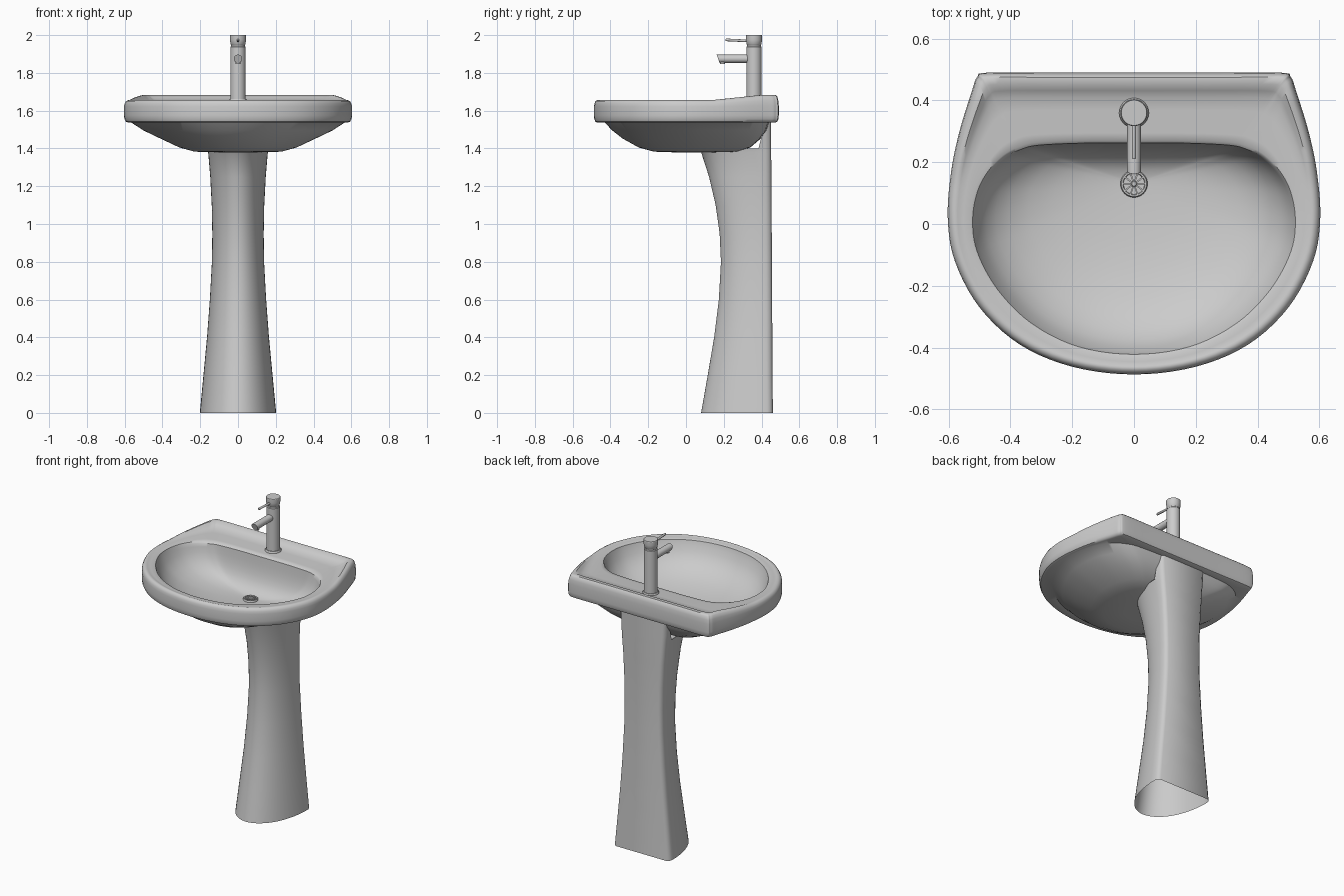
import bpy, bmesh, math
from mathutils import Vector, Matrix

if "Cube" in bpy.data.objects:
    bpy.data.objects.remove(bpy.data.objects["Cube"])


def finish(bm, name, angle=40):
    bmesh.ops.recalc_face_normals(bm, faces=bm.faces)
    me = bpy.data.meshes.new(name)
    bm.to_mesh(me)
    bm.free()
    ob = bpy.data.objects.new(name, me)
    bpy.context.collection.objects.link(ob)
    bpy.ops.object.select_all(action='DESELECT')
    ob.select_set(True)
    bpy.context.view_layer.objects.active = ob
    bpy.ops.object.shade_smooth_by_angle(angle=math.radians(angle))
    return ob


def loft(name, rings, caps=(True, True), angle=40):
    bm = bmesh.new()
    loops = [[bm.verts.new(p) for p in r] for r in rings]
    n = len(loops[0])
    for a, b in zip(loops, loops[1:]):
        for i in range(n):
            j = (i + 1) % n
            bm.faces.new((a[i], a[j], b[j], b[i]))
    if caps[0]:
        bm.faces.new(loops[0][::-1])
    if caps[1]:
        bm.faces.new(loops[-1])
    return finish(bm, name, angle)


def catmull(p0, p1, p2, p3, t):
    return 0.5 * (2 * p1 + (p2 - p0) * t + (2 * p0 - 5 * p1 + 4 * p2 - p3) * t * t
                  + (3 * p1 - p0 - 3 * p2 + p3) * t ** 3)


def outline(half, sub=5):
    pts = [Vector(p) for p in half]
    pts += [Vector((-p.x, p.y)) for p in pts[-2:0:-1]]
    n = len(pts)
    return [catmull(pts[i - 1], pts[i], pts[(i + 1) % n], pts[(i + 2) % n], k / sub)
            for i in range(n) for k in range(sub)]


def lathe(name, profile, centre, axis='Z', n=40, angle=40):
    rot = Matrix.Rotation(math.pi / 2, 3, 'X') if axis == '-Y' else Matrix.Identity(3)
    rings = [[Vector(centre) + rot @ Vector((r * math.cos(2 * math.pi * i / n),
                                             r * math.sin(2 * math.pi * i / n), h))
              for i in range(n)] for r, h in profile]
    return loft(name, rings, angle=angle)


# Basin: outer rim outline and bowl opening, matched point for point
outer = outline([(0, -.487), (.2, -.462), (.37, -.39), (.5, -.27), (.58, -.12), (.603, .02),
                 (.592, .17), (.565, .3), (.525, .43), (.508, .475), (.475, .49), (.25, .49), (0, .49)])
inner = outline([(0, -.42), (.18, -.395), (.33, -.32), (.44, -.21), (.505, -.09), (.52, .01),
                 (.505, .1), (.47, .165), (.42, .215), (.37, .24), (.31, .255), (.16, .262), (0, .262)])


def rise(y):
    return .027 * min(1, max(0, (y - .15) / .28))


rings = []
# underside of the bowl
for w, y0, y1, z in [(.1, -.05, .15, 1.379), (.23, -.17, .27, 1.383), (.31, -.25, .34, 1.405),
                     (.41, -.335, .395, 1.452), (.5, -.39, .425, 1.495), (.565, -.43, .44, 1.537)]:
    rings.append([(p.x * w / .52, y0 + (p.y + .42) / .682 * (y1 - y0), z) for p in inner])
# rolled rim
for s, z, k in [(.965, 1.537, 0), (.985, 1.542, 0), (.997, 1.556, 0), (1, 1.575, 0), (1, 1.622, .2),
                (.995, 1.638, .6), (.984, 1.65, .9), (.968, 1.655, 1)]:
    rings.append([(p.x * s, p.y * s, z + k * rise(p.y)) for p in outer])
# ridge, tap deck and opening edge
for t, z, k in [(.1, 1.656, 1), (.2, 1.655, .5), (.3, 1.653, .15), (.5, 1.652, 0),
                (.85, 1.651, 0), (.96, 1.648, 0), (1, 1.64, 0)]:
    rings.append([(*(p * .968).lerp(q, t), z + k * rise(p.y)) for p, q in zip(outer, inner)])
# bowl interior shrinking towards the drain
for s, z in [(.985, 1.62), (.96, 1.59), (.92, 1.555), (.86, 1.523), (.78, 1.493), (.66, 1.465),
             (.5, 1.443), (.34, 1.43), (.2, 1.424), (.08, 1.42)]:
    rings.append([(p.x * s, .13 + (p.y - .13) * s, z) for p in inner])
loft("basin", rings)

# Pedestal: D-shaped section, flat at the back, open at the bottom
section = []
for z, w, yf, yb in [(0, .202, .08, .46), (.2, .183, .115, .458), (.4, .164, .149, .457),
                     (.6, .149, .174, .456), (.8, .138, .185, .455), (.95, .136, .178, .454),
                     (1.1, .139, .157, .453), (1.25, .147, .122, .452), (1.38, .158, .08, .451),
                     (1.44, .162, .06, .45), (1.54, .166, .05, .45)]:
    yc = yb - .03
    arc = [(w * math.cos(a), yc - (yc - yf) * abs(math.sin(a)) ** .95, z)
           for a in (math.pi * i / 36 for i in range(37))]
    left = [(-w + .006, yb - .012, z), (-w + .022, yb, z)]
    section.append(arc + left + [(-x, y, h) for x, y, h in left[::-1]])
# keep the hidden top inside the basin shell
for r in section[-2:]:
    for i, (x, y, z) in enumerate(r):
        r[i] = (x, y, z if y > .41 else min(z, 1.4))
loft("pedestal", section, caps=(False, False), angle=50)

# Tap body, flange and head
lathe("tap_flange", [(.048, 1.645), (.048, 1.658), (.044, 1.663)], (0, .36, 0))
lathe("tap_body", [(.04, 1.65), (.04, 1.938), (.036, 1.942), (.036, 1.948), (.039, 1.952),
                   (.043, 1.975), (.043, 1.997), (.041, 2.0)], (0, .36, 0), angle=30)

# Spout with slanted tip and nozzle
spout = lathe("tap_spout", [(.022, 0), (.022, .19)], (0, .36, 1.875), '-Y', 28)
for v in spout.data.vertices:
    if v.co.y < .2:
        v.co.y -= (v.co.z - 1.875) * .35
lathe("spout_nozzle", [(.014, 1.848), (.015, 1.87)], (0, .193, 0), n=24)

# Lever
lever = lathe("tap_lever", [(.007, 0), (.007, .135), (.005, .14)], (0, .35, 1.968), '-Y', 16)
for v in lever.data.vertices:
    v.co.z += (.35 - v.co.y) * .05

# Drain: raised ring, recessed plate and petal grille
lathe("drain_ring", [(.044, 1.418), (.044, 1.427), (.041, 1.431), (.036, 1.431), (.034, 1.424)],
      (0, .13, 0))
lathe("drain_hub", [(.009, 1.422), (.009, 1.431), (.007, 1.433)], (0, .13, 0), n=20)
bm = bmesh.new()
for i in range(10):
    m = (Matrix.Translation((0, .13, 1.427)) @ Matrix.Rotation(math.tau * i / 10, 4, 'Z')
         @ Matrix.Translation((.021, 0, 0)) @ Matrix.Diagonal((.03, .005, .008, 1)))
    bmesh.ops.create_cube(bm, size=1, matrix=m)
finish(bm, "drain_grille")
